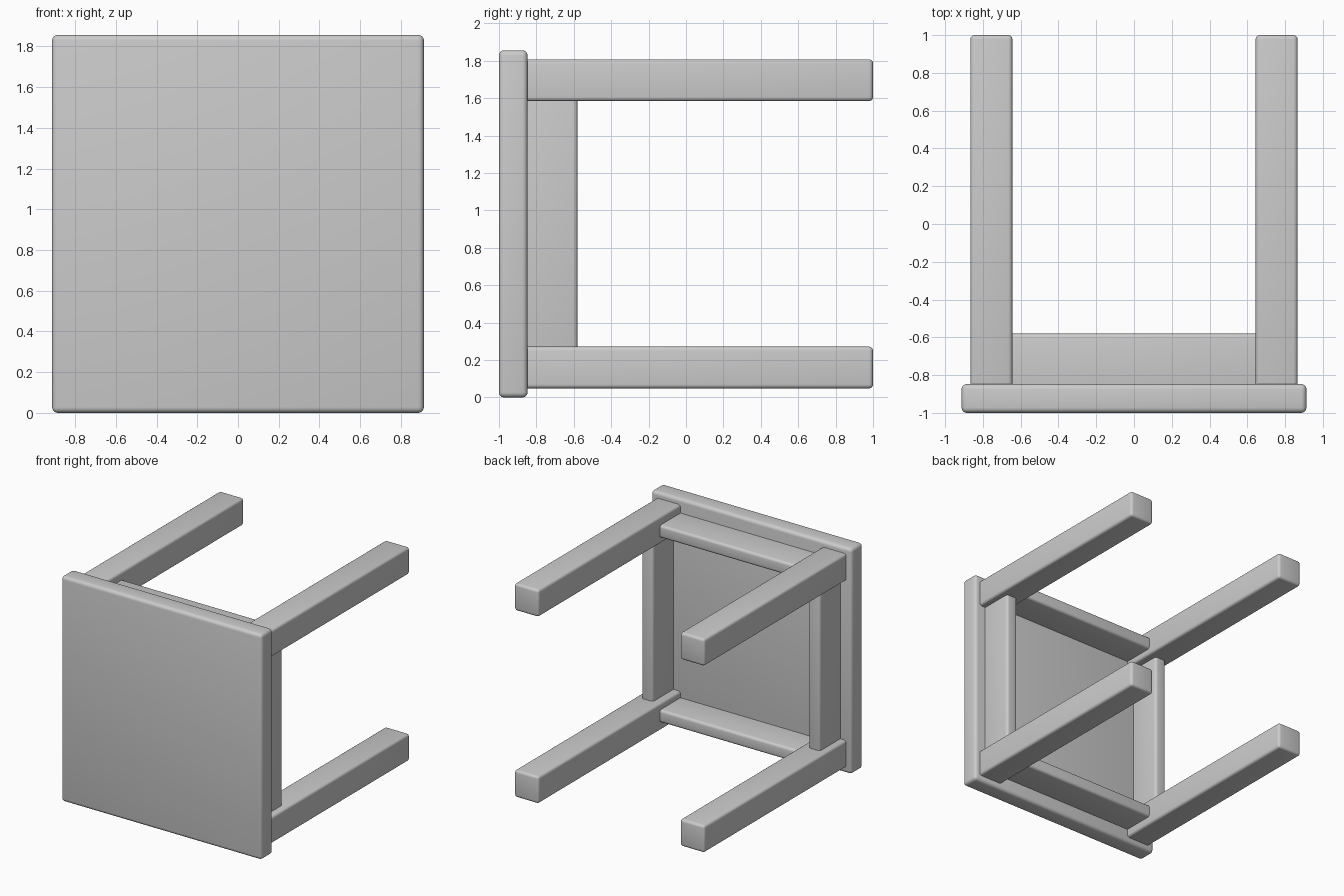
import bpy

if "Cube" in bpy.data.objects:
    bpy.data.objects.remove(bpy.data.objects["Cube"])

MID = 0.928  # height of the table's centre axis


def rounded_box(name, lo, hi, radius):
    """Box between two corners with softly rounded edges."""
    bpy.ops.mesh.primitive_cube_add(
        size=1, location=[(a + b) / 2 for a, b in zip(lo, hi)])
    ob = bpy.context.object
    ob.name = name
    ob.scale = [b - a for a, b in zip(lo, hi)]
    bpy.ops.object.transform_apply(location=False, rotation=False, scale=True)
    bevel = ob.modifiers.new("Rounded edges", 'BEVEL')
    bevel.width = radius
    bevel.segments = 4
    bpy.ops.object.modifier_apply(modifier=bevel.name)
    bpy.ops.object.shade_smooth_by_angle(angle=0.6)
    return ob


# Square table top, facing the front because the table lies on its side
rounded_box("table_top", (-0.913, -1.0, 0.0), (0.913, -0.847, 2 * MID), 0.028)

# Four square legs pointing to the back
for sx, side in ((-1, "left"), (1, "right")):
    for sz, level in ((-1, "lower"), (1, "upper")):
        x, z = sx * 0.755, MID + sz * 0.768
        rounded_box(f"{level}_{side}_leg", (x - 0.111, -0.9, z - 0.112),
                    (x + 0.111, 1.0, z + 0.112), 0.022)

# Apron rails joining the legs under the top, set back from the leg faces
for s, side, level in ((-1, "left", "lower"), (1, "right", "upper")):
    c = s * 0.76
    rounded_box(f"{side}_apron", (c - 0.052, -0.9, MID - 0.72),
                (c + 0.052, -0.58, MID + 0.72), 0.022)
    rounded_box(f"{level}_apron", (-0.72, -0.9, MID + c - 0.052),
                (0.72, -0.58, MID + c + 0.052), 0.022)
